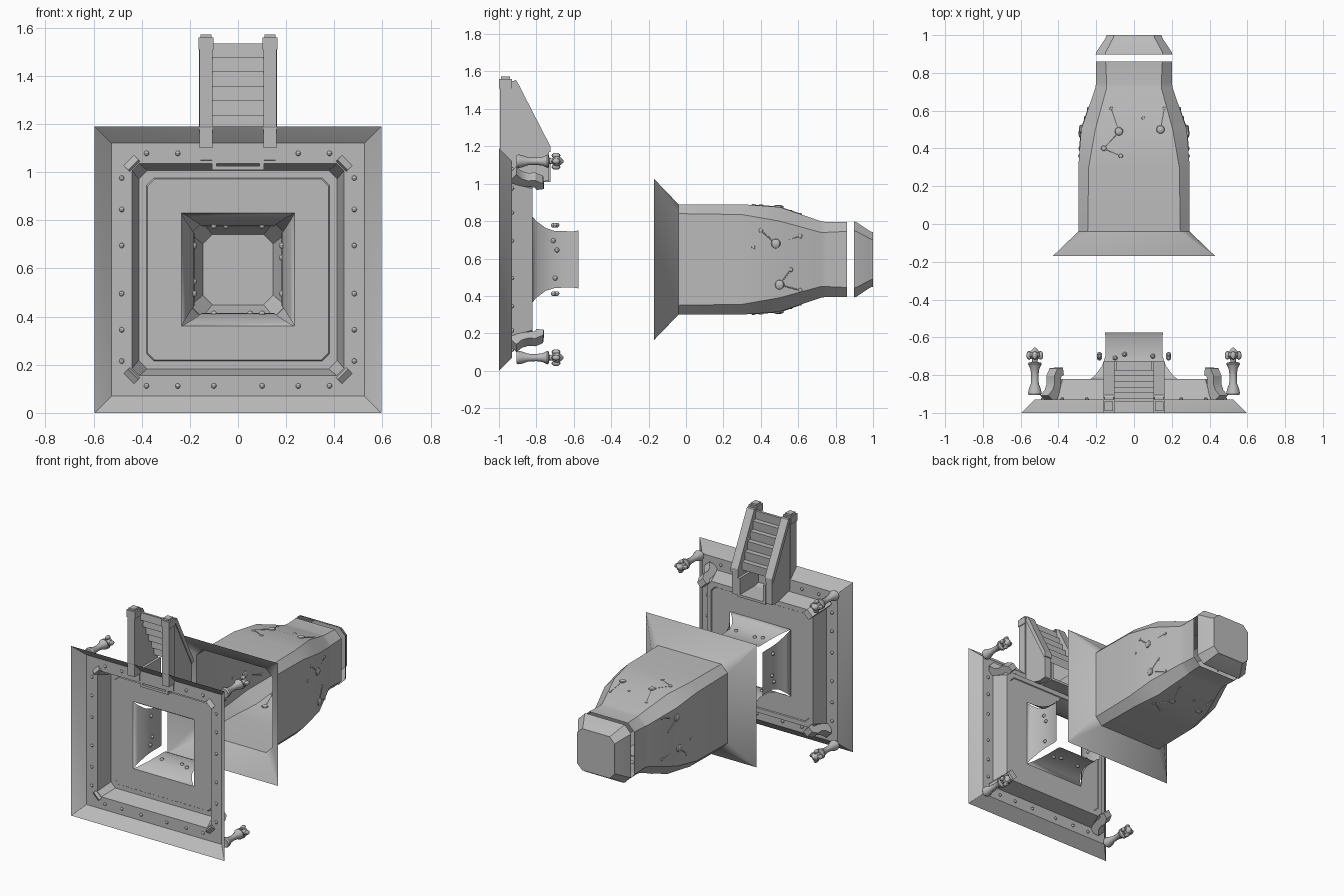
import bpy, bmesh, math
from mathutils import Vector, Matrix

if "Cube" in bpy.data.objects:
    bpy.data.objects.remove(bpy.data.objects["Cube"])

CZ = 0.595  # height of the common axis
stone = bpy.data.materials.new("stone_grey")
stone.diffuse_color = (0.5, 0.5, 0.5, 1)
stone.use_nodes = True
stone.node_tree.nodes["Principled BSDF"].inputs["Base Color"].default_value = stone.diffuse_color


def finish(name, bm, smooth=True):
    bmesh.ops.remove_doubles(bm, verts=bm.verts, dist=0.0005)
    bmesh.ops.recalc_face_normals(bm, faces=bm.faces)
    me = bpy.data.meshes.new(name)
    bm.to_mesh(me)
    bm.free()
    me.materials.append(stone)
    ob = bpy.data.objects.new(name, me)
    bpy.context.collection.objects.link(ob)
    if smooth:
        bpy.ops.object.select_all(action='DESELECT')
        ob.select_set(True)
        bpy.context.view_layer.objects.active = ob
        bpy.ops.object.shade_smooth_by_angle(angle=math.radians(30))
    return ob


def bridge(bm, rings, closed=True):
    n = len(rings[0])
    for a, b in zip(rings, rings[1:]):
        for i in range(n if closed else n - 1):
            j = (i + 1) % n
            bm.faces.new((a[i], a[j], b[j], b[i]))


def square_loft(name, loops, cap=False):
    """Loft chamfered squares (half width, chamfer, y) along the axis."""
    bm = bmesh.new()
    rings = []
    for h, c, y in loops:
        k = h - max(c, 0.001)
        pts = [(h, -k), (h, k), (k, h), (-k, h), (-h, k), (-h, -k), (-k, -h), (k, -h)]
        rings.append([bm.verts.new((x, y, CZ + z)) for x, z in pts])
    bridge(bm, rings)
    if cap:
        bm.faces.new(rings[-1])
    return finish(name, bm)


def lathe(bm, profile, x, z, sides=12):
    """Turn (radius, y) points about an axis parallel to y."""
    rings = [[bm.verts.new((x + r * math.cos(i * math.tau / sides), y,
                            z + r * math.sin(i * math.tau / sides)))
              for i in range(sides)] for r, y in profile]
    bridge(bm, rings)
    bm.faces.new(rings[0])
    bm.faces.new(rings[-1])


def ball(bm, p, r, scale=(1, 1, 1)):
    m = Matrix.Translation(p) @ Matrix.Diagonal((*scale, 1))
    bmesh.ops.create_uvsphere(bm, u_segments=10, v_segments=6, radius=r, matrix=m)


def box(bm, x0, x1, y0, y1, z0, z1):
    m = Matrix.Translation(((x0 + x1) / 2, (y0 + y1) / 2, (z0 + z1) / 2))
    bmesh.ops.create_cube(bm, size=1, matrix=m @ Matrix.Diagonal((x1 - x0, y1 - y0, z1 - z0, 1)))


def prism(bm, pts, x0, x1):
    """Extrude a (y, z) outline from x0 to x1."""
    rings = [[bm.verts.new((x, y, z)) for y, z in pts] for x in (x0, x1)]
    bridge(bm, rings)
    bm.faces.new(rings[0])
    bm.faces.new(rings[1])


def around(q, a, b, y):
    """Point at distance a from the axis, b sideways, on side q."""
    c, s = ((1, 0), (0, 1), (-1, 0), (0, -1))[q]
    return Vector((a * c - b * s, y, CZ + a * s + b * c))


# Front frame with recessed panel and square opening
square_loft("front_frame", [(0.595, 0, -1), (0.525, 0, -0.93), (0.44, 0.03, -0.93),
                            (0.412, 0.035, -0.82), (0.38, 0.03, -0.82),
                            (0.376, 0.03, -0.826), (0.235, 0, -0.826)])

# Four separate flared walls behind the opening
bm = bmesh.new()
for q in range(4):
    rows = [(-0.826, 0.235, 0.235), (-0.80, 0.218, 0.205), (-0.75, 0.194, 0.168),
            (-0.70, 0.182, 0.152), (-0.60, 0.180, 0.150), (-0.575, 0.190, 0.155)]
    bridge(bm, [[bm.verts.new(around(q, d, w * s, y)) for s in (-1, 1)]
                for y, d, w in rows], closed=False)
finish("opening_walls", bm)

# Studs on the opening walls and on the back of the frame
bm = bmesh.new()
for q in range(4):
    for b, y in ((0.10, -0.71), (0.05, -0.69), (-0.10, -0.70)):
        ball(bm, around(q, 0.183, b, y), 0.013)
    for b in (-0.38, -0.25, -0.1, 0.1, 0.25, 0.38):
        if q != 1 or abs(b) > 0.2:
            ball(bm, around(q, 0.483, b, -0.929), 0.011)
finish("studs", bm)

# Rear body with a wide flared collar
square_loft("rear_body", [(0.43, 0, -0.17), (0.295, 0.05, -0.04), (0.295, 0.055, 0.3),
                          (0.28, 0.075, 0.5), (0.205, 0.06, 0.72), (0.2, 0.055, 0.75),
                          (0.2, 0.05, 0.86)])
square_loft("rear_cap", [(0.203, 0.05, 0.897), (0.2, 0.05, 0.91), (0.15, 0.04, 0.985),
                         (0.146, 0.04, 1.0)], cap=True)


def skin(y):
    """Half width of the rear body at y."""
    if y < 0.3:
        return 0.295
    return 0.295 - 0.075 * (y - 0.3) if y < 0.5 else 0.28 - 0.34 * (y - 0.5)


# Raised dots joined by thin ridges on the body
bm = bmesh.new()
dots = [((0.40, 0.155, 0.012), (0.48, 0.085, 0.026), (0.61, 0.125, 0.012),
         (0.56, -0.055, 0.012), (0.50, -0.135, 0.026), (0.61, -0.165, 0.012), (0.36, 0.065, 0.01)),
        ((0.49, 0.08, 0.023), (0.50, -0.14, 0.023), (0.40, 0.16, 0.015),
         (0.36, 0.07, 0.012), (0.61, 0.12, 0.01), (0.61, -0.16, 0.01), (0.56, -0.05, 0.01))]
links = [((0, 1), (1, 2), (3, 4), (4, 5)), ((0, 2), (2, 3), (0, 4), (1, 5))]
for q in range(4):
    pts = [around(q, skin(y), b, y) for y, b, r in dots[q % 2]]
    flat = (0.5, 1, 1) if q % 2 == 0 else (1, 1, 0.5)
    for p, (y, b, r) in zip(pts, dots[q % 2]):
        ball(bm, p, r, flat)
    for i, j in links[q % 2]:
        d = pts[j] - pts[i]
        m = Matrix.Translation((pts[i] + pts[j]) / 2) @ d.to_track_quat('Z', 'Y').to_matrix().to_4x4()
        bmesh.ops.create_cone(bm, segments=6, radius1=0.003, radius2=0.003, depth=d.length, matrix=m)
finish("body_dots", bm)

# Torches at the four corners
for i, (sx, sz) in enumerate(((-1, -1), (1, -1), (-1, 1), (1, 1))):
    bm = bmesh.new()
    x, z = sx * 0.525, CZ + sz * 0.525
    lathe(bm, [(0.032, -0.905), (0.036, -0.895), (0.032, -0.875), (0.021, -0.845),
               (0.019, -0.80), (0.024, -0.765), (0.036, -0.742), (0.034, -0.735),
               (0.014, -0.73), (0.016, -0.715), (0.03, -0.70), (0.028, -0.68),
               (0.012, -0.662), (0.004, -0.655)], x, z)
    for k in range(4):
        a = k * math.pi / 2
        ball(bm, (x + 0.03 * math.cos(a), -0.695, z + 0.03 * math.sin(a)), 0.015, (1, 1.6, 1))
    finish("torch", bm)

    # Curled bracket on the corner of the recess
    bm = bmesh.new()
    path = [(0.455, -0.928, 0.035), (0.435, -0.89, 0.026), (0.425, -0.85, 0.024),
            (0.425, -0.81, 0.026), (0.415, -0.785, 0.026), (0.395, -0.78, 0.02)]
    rings = []
    for n, (r, y, t) in enumerate(path):
        a, b = path[max(n - 1, 0)], path[min(n + 1, len(path) - 1)]
        along = Vector((sx * (b[0] - a[0]), b[1] - a[1], sz * (b[0] - a[0]))).normalized()
        side = Vector((sx, 0, -sz)).normalized()
        up = along.cross(side)
        c = Vector((sx * r, y, CZ + sz * r))
        rings.append([bm.verts.new(c + side * u * 0.03 + up * v * t)
                      for u, v in ((-1, -1), (1, -1), (1, 1), (-1, 1))])
    bridge(bm, rings)
    bm.faces.new(rings[0])
    bm.faces.new(rings[-1])
    finish("corner_bracket", bm)

# Stair side walls with capped posts
for s in (-1, 1):
    bm = bmesh.new()
    prism(bm, [(-0.935, 1.05), (-0.935, 1.55), (-0.915, 1.55), (-0.732, 1.19),
               (-0.732, 1.015), (-0.79, 1.01)], s * 0.108, s * 0.155)
    prism(bm, [(-0.925, 1.53), (-0.915, 1.555), (-0.905, 1.55), (-0.725, 1.20),
               (-0.725, 1.17), (-0.74, 1.17)], s * 0.104, s * 0.161)
    x0, x1 = sorted((s * 0.106, s * 0.16))
    box(bm, x0, x1, -0.995, -0.932, 1.1, 1.51)
    box(bm, x0 - 0.005, x1 + 0.005, -1.0, -0.93, 1.51, 1.56)
    box(bm, x0 + 0.005, x1 - 0.005, -0.99, -0.94, 1.56, 1.572)
    finish("stair_side", bm, smooth=False)

# Steps, an open zigzag sheet
bm = bmesh.new()
line = [(-0.94, 1.535)]
for i in range(6):
    y, z = -0.935 + 0.03 * i, 1.535 - 0.06 * i
    line += [(y + 0.012, z), (y + 0.007, z - 0.06)]
bridge(bm, [[bm.verts.new((x, y, z)) for y, z in line] for x in (-0.108, 0.108)], closed=False)
finish("steps", bm, smooth=False)

# Landing trough at the foot of the stairs
bm = bmesh.new()
box(bm, -0.108, 0.108, -0.93, -0.725, 1.008, 1.025)
for s in (-1, 1):
    x0, x1 = sorted((s * 0.09, s * 0.108))
    box(bm, x0, x1, -0.93, -0.725, 1.025, 1.14)
finish("landing", bm, smooth=False)
